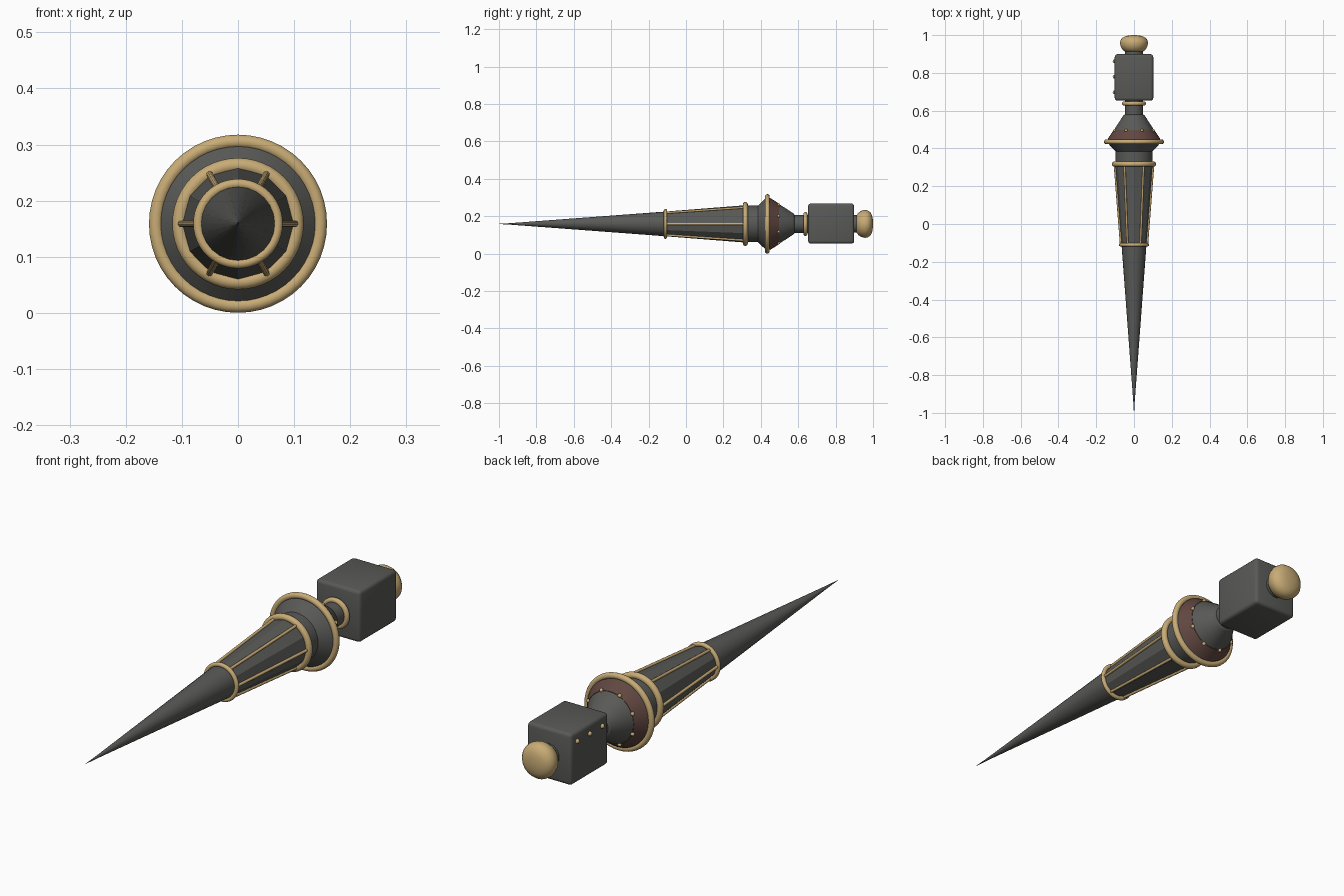
import bpy
import bmesh
from math import cos, sin, pi, radians
from mathutils import Vector

if "Cube" in bpy.data.objects:
    bpy.data.objects.remove(bpy.data.objects["Cube"])

AXIS_Z = 0.159


def material(name, rgb):
    m = bpy.data.materials.new(name)
    m.use_nodes = True
    color = (*rgb, 1.0)
    m.diffuse_color = color
    m.node_tree.nodes["Principled BSDF"].inputs["Base Color"].default_value = color
    return m


IRON = material("dark iron", (0.1, 0.1, 0.094))
BRASS = material("pale brass", (0.58, 0.41, 0.18))
LEATHER = material("brown band", (0.12, 0.062, 0.052))


def finish(bm, name, mat, angle=35):
    bmesh.ops.recalc_face_normals(bm, faces=bm.faces)
    mesh = bpy.data.meshes.new(name)
    bm.to_mesh(mesh)
    bm.free()
    mesh.materials.append(mat)
    obj = bpy.data.objects.new(name, mesh)
    bpy.context.collection.objects.link(obj)
    bpy.ops.object.select_all(action="DESELECT")
    bpy.context.view_layer.objects.active = obj
    obj.select_set(True)
    bpy.ops.object.shade_smooth_by_angle(angle=radians(angle))
    return obj


def polar(r, y, a):
    return Vector((r * cos(a), y, AXIS_Z + r * sin(a)))


def lathe(name, profile, mat, sides=48, closed=False, angle=35):
    """Revolve (y, radius) points around the long axis."""
    bm = bmesh.new()
    loops = [[bm.verts.new(polar(r, y, 2 * pi * i / sides)) for i in range(sides)]
             for y, r in profile]
    pairs = list(zip(loops, loops[1:]))
    if closed:
        pairs.append((loops[-1], loops[0]))
    else:
        bm.faces.new(loops[0])
        bm.faces.new(loops[-1])
    for a, b in pairs:
        for i in range(sides):
            j = (i + 1) % sides
            bm.faces.new((a[i], a[j], b[j], b[i]))
    return finish(bm, name, mat, angle)


def ring(name, y, radius, tube):
    section = [(y + tube * cos(2 * pi * k / 14), radius + tube * sin(2 * pi * k / 14))
               for k in range(14)]
    lathe(name, section, BRASS, closed=True, angle=60)


def rivet(name, location, size):
    bm = bmesh.new()
    bmesh.ops.create_uvsphere(bm, u_segments=12, v_segments=8, radius=size)
    bmesh.ops.translate(bm, verts=bm.verts, vec=location)
    finish(bm, name, BRASS, 60)


def rod(name, start, end, radius):
    bm = bmesh.new()
    bmesh.ops.create_cone(bm, cap_ends=True, segments=10, radius1=radius,
                          radius2=radius, depth=(end - start).length)
    turn = (end - start).to_track_quat("Z", "Y").to_matrix()
    bmesh.ops.rotate(bm, verts=bm.verts, matrix=turn)
    bmesh.ops.translate(bm, verts=bm.verts, vec=(start + end) / 2)
    finish(bm, name, BRASS, 50)


# Spike and ribbed shaft
lathe("spike", [(-1.0, 0.0006), (-0.94, 0.004), (-0.11, 0.066)], IRON, sides=24)
lathe("shaft", [(-0.11, 0.066), (0.32, 0.1)], IRON, sides=12, angle=20)
for i in range(6):
    a = i * pi / 3
    rod(f"shaft_rib_{i + 1}", polar(0.069, -0.11, a), polar(0.102, 0.315, a), 0.006)

# Flared guard with its band and rivets
lathe("guard", [(0.315, 0.098), (0.385, 0.098), (0.43, 0.141), (0.45, 0.137),
                (0.575, 0.056), (0.58, 0.048), (0.66, 0.048)], IRON, angle=25)
lathe("guard_band", [(0.45, 0.139), (0.497, 0.1085), (0.496, 0.1), (0.45, 0.13)],
      LEATHER, closed=True)
for i in range(8):
    rivet(f"guard_rivet_{i + 1}", polar(0.11, 0.495, (i + 0.5) * pi / 4), 0.008)

# Brass rings
ring("front_ring", -0.11, 0.071, 0.009)
ring("middle_ring", 0.317, 0.104, 0.0135)
ring("guard_ring", 0.435, 0.1465, 0.0125)
ring("collar_ring", 0.638, 0.053, 0.011)

# Rounded block
bm = bmesh.new()
bmesh.ops.create_cube(bm, size=1)
bmesh.ops.scale(bm, verts=bm.verts, vec=(0.204, 0.246, 0.214))
bmesh.ops.translate(bm, verts=bm.verts, vec=(0, 0.776, AXIS_Z + 0.002))
bmesh.ops.bevel(bm, geom=bm.edges[:], offset=0.014, segments=3, profile=0.5,
                affect="EDGES")
finish(bm, "block", IRON, 40)
for i in range(3):
    rivet(f"block_rivet_{i + 1}", Vector((-0.103, 0.697 + i * 0.082, 0.228)), 0.01)

# Pommel
lathe("pommel_neck", [(0.89, 0.047), (0.925, 0.047)], IRON)
lathe("pommel", [(0.912, 0.046), (0.922, 0.06), (0.938, 0.07), (0.956, 0.0745),
                 (0.972, 0.072), (0.986, 0.062), (0.995, 0.044), (0.999, 0.022),
                 (1.0, 0.002)], BRASS, angle=60)
